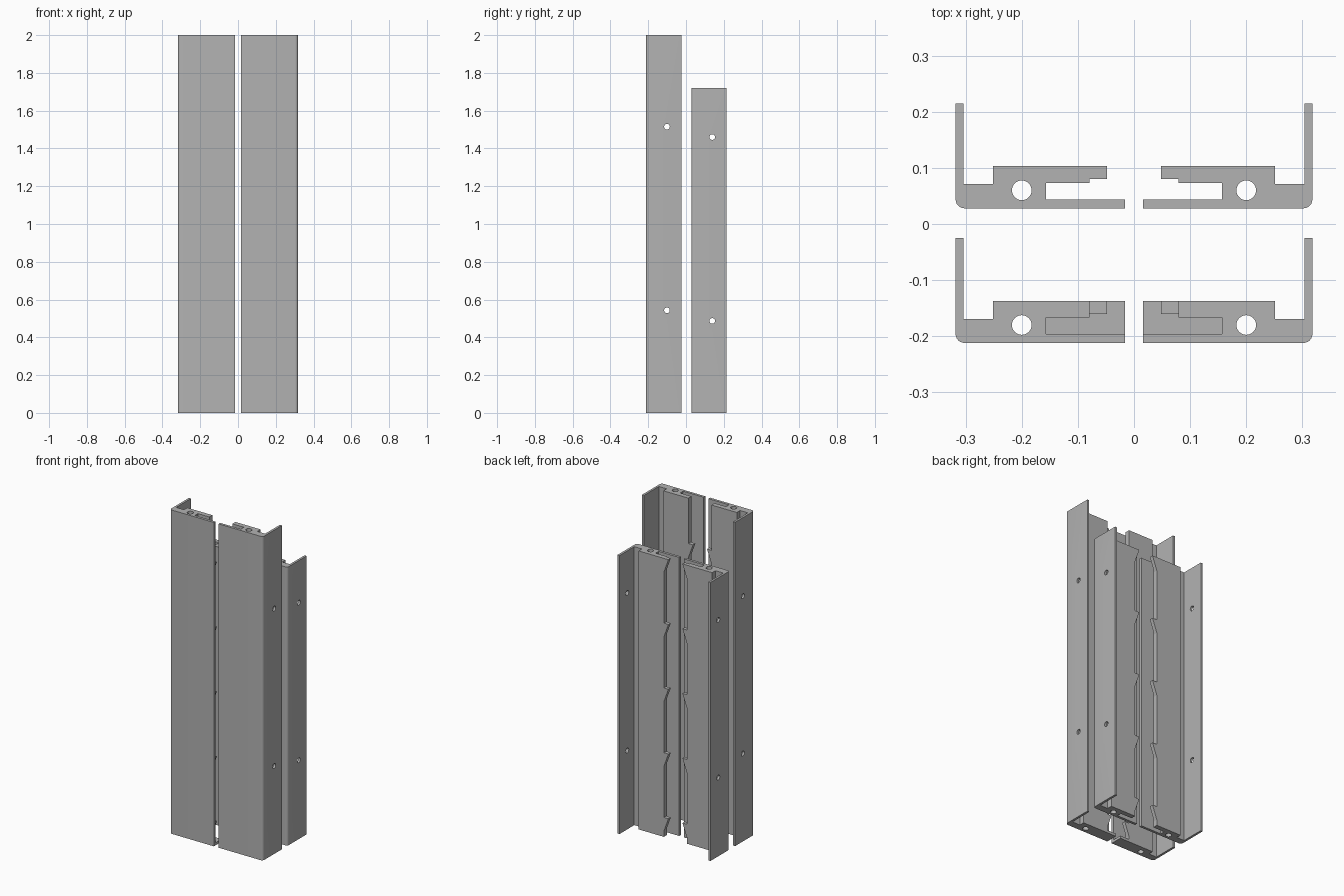
import bpy, bmesh, math
from mathutils import Matrix

cube = bpy.data.objects.get("Cube")
if cube:
    bpy.data.objects.remove(cube)

grey = bpy.data.materials.new("metal_grey")
grey.use_nodes = True
grey.diffuse_color = (0.45, 0.45, 0.45, 1)
grey.node_tree.nodes["Principled BSDF"].inputs["Base Color"].default_value = (0.45, 0.45, 0.45, 1)


def finish(name, bm):
    bmesh.ops.recalc_face_normals(bm, faces=bm.faces)
    mesh = bpy.data.meshes.new(name)
    bm.to_mesh(mesh)
    bm.free()
    mesh.materials.append(grey)
    obj = bpy.data.objects.new(name, mesh)
    bpy.context.collection.objects.link(obj)
    return obj


def prism(bm, points, direction):
    """Extrude a closed outline along one direction."""
    face = bm.faces.new([bm.verts.new(p) for p in points])
    out = bmesh.ops.extrude_face_region(bm, geom=[face], use_keep_orig=True)
    moved = [v for v in out["geom"] if isinstance(v, bmesh.types.BMVert)]
    bmesh.ops.translate(bm, verts=moved, vec=direction)


def select_only(obj):
    bpy.ops.object.select_all(action='DESELECT')
    obj.select_set(True)
    bpy.context.view_layer.objects.active = obj


# Cross-section levels shared by all four channels
OUTER, LIP_END, JAW, TOOTH_TIP = 0.318, 0.016, 0.079, 0.048
FACE, LIP_TOP, SLOT_TOP, BODY_TOP = 0.028, 0.044, 0.073, 0.103
SLOT_END, RADIUS = 0.157, 0.016

corner = [(OUTER - RADIUS + RADIUS * math.sin(a), FACE + RADIUS - RADIUS * math.cos(a))
          for a in (math.radians(15 * i) for i in range(7))]
section = [(LIP_END, FACE)] + corner + [
    (OUTER, 0.215), (0.304, 0.215), (0.304, 0.071), (0.251, 0.071),
    (0.251, BODY_TOP), (JAW, BODY_TOP), (JAW, SLOT_TOP),
    (SLOT_END, SLOT_TOP), (SLOT_END, LIP_TOP), (LIP_END, LIP_TOP)]
cap_section = [(LIP_END, LIP_TOP), (SLOT_END, LIP_TOP), (SLOT_END, SLOT_TOP),
               (JAW, SLOT_TOP), (JAW, BODY_TOP), (LIP_END, BODY_TOP)]


def channel(name, side, shift, height, hole_heights, capped):
    # Extruded channel with a flange and a slotted inner edge
    bm = bmesh.new()
    prism(bm, [(side * x, y + shift, 0) for x, y in section], (0, 0, height))
    body = finish(name + "_channel", bm)

    # Long bore and flange screw holes
    bm = bmesh.new()
    bmesh.ops.create_cone(bm, cap_ends=True, segments=32, radius1=0.0175, radius2=0.0175,
                          depth=3, matrix=Matrix.Translation((side * 0.2, 0.06 + shift, 1)))
    for z in hole_heights:
        place = Matrix.Translation((side * 0.311, 0.139 + shift, z)) @ Matrix.Rotation(math.pi / 2, 4, 'Y')
        bmesh.ops.create_cone(bm, cap_ends=True, segments=24, radius1=0.015, radius2=0.015,
                              depth=0.06, matrix=place)
    cutter = finish(name + "_hole_cutter", bm)
    cutter.hide_render = True
    select_only(body)
    cut = body.modifiers.new("holes", 'BOOLEAN')
    cut.operation, cut.solver, cut.object = 'DIFFERENCE', 'EXACT', cutter
    bpy.ops.object.modifier_apply(modifier=cut.name)
    bpy.data.objects.remove(cutter)
    bpy.ops.object.shade_smooth_by_angle(angle=math.radians(30))

    # Hooked teeth along the jaw: flat on top, sloping back below
    bm = bmesh.new()
    for i in range(5):
        z = 1.72 - 0.4 * i
        y = 0.08 + shift
        prism(bm, [(side * JAW, y, z), (side * TOOTH_TIP, y, z), (side * JAW, y, z - 0.085)],
              (0, BODY_TOP - 0.08, 0))
    finish(name + "_teeth", bm)

    # Plate closing the bottom of the slot
    if capped:
        bm = bmesh.new()
        prism(bm, [(side * x, y + shift, 0) for x, y in cap_section], (0, 0, 0.016))
        finish(name + "_slot_end_plate", bm)


for label, side in (("left", 1), ("right", -1)):
    channel("front_" + label, side, -0.24, 2.0, (0.543, 1.515), True)
    channel("back_" + label, side, 0.0, 1.72, (0.487, 1.46), False)
